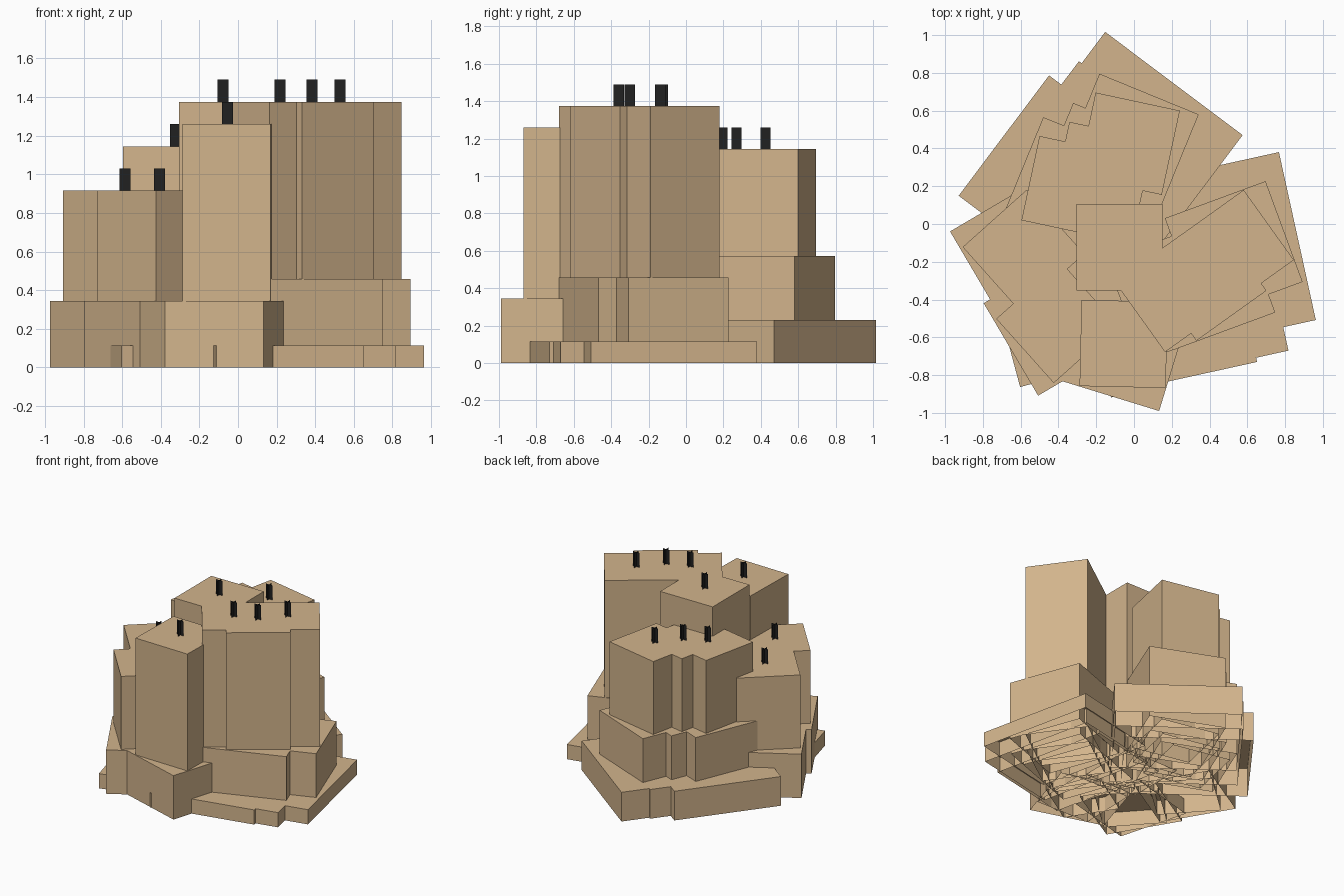
import bpy, bmesh, math
from mathutils import Vector, Matrix

if "Cube" in bpy.data.objects:
    bpy.data.objects.remove(bpy.data.objects["Cube"])


def material(name, color):
    m = bpy.data.materials.new(name)
    m.diffuse_color = (*color, 1)
    m.use_nodes = True
    m.node_tree.nodes["Principled BSDF"].inputs["Base Color"].default_value = m.diffuse_color
    return m


TAN = material("tan stone", (0.645, 0.456, 0.262))
BLACK = material("black metal", (0.015, 0.015, 0.015))


def finish(name, bm, mat):
    mesh = bpy.data.meshes.new(name)
    bm.to_mesh(mesh)
    bm.free()
    mesh.materials.append(mat)
    bpy.context.collection.objects.link(bpy.data.objects.new(name, mesh))


def tier(name, centres, w, d, angle, height):
    """Turned blocks standing on the ground: walls and a roof, open below."""
    bm = bmesh.new()
    rot = Matrix.Rotation(math.radians(angle), 3, 'Z')
    for cx, cy in centres:
        ring = [rot @ Vector((sx * w / 2, sy * d / 2, 0)) + Vector((cx, cy, 0))
                for sx, sy in ((-1, -1), (1, -1), (1, 1), (-1, 1))]
        low = [bm.verts.new(p) for p in ring]
        top = [bm.verts.new(p + Vector((0, 0, height))) for p in ring]
        bm.faces.new(top)
        for i in range(4):
            j = (i + 1) % 4
            bm.faces.new((low[i], low[j], top[j], top[i]))
    finish(name, bm, TAN)


def antennas(name, centres, z):
    """Two crossed upright plates on each block."""
    bm = bmesh.new()
    r, h = 0.028, 0.115
    for cx, cy in centres:
        for dx, dy in ((r, 0), (0, r)):
            bm.faces.new([bm.verts.new(p) for p in (
                (cx - dx, cy - dy, z), (cx + dx, cy + dy, z),
                (cx + dx, cy + dy, z + h), (cx - dx, cy - dy, z + h))])
    finish(name, bm, BLACK)


S, M = 0.456, 0.568  # widths of the upper and middle blocks

# Each building: block centres, then tiers (width, depth, angle, height)
buildings = {
    "back_tower": ([(-0.028, 0.425), (-0.167, 0.27), (-0.325, 0.195)],
                   [(S, S, -12.1, 1.145), (M, M, -22.3, 0.573), (0.91, 0.797, -36.9, 0.229)]),
    "right_tower": ([(0.528, -0.138), (0.383, -0.30), (0.217, -0.36)],
                    [(S, S, 35.6, 1.375), (M, M, 20.2, 0.458), (0.69, 0.91, 12.4, 0.115)]),
    "left_tower": ([(-0.585, -0.14), (-0.407, -0.52)],
                   [(S, S, 41.8, 0.916), (M, M, 30.5, 0.344)]),
    "front_tower": ([(-0.055, -0.635)],
                    [(S, S, -1.3, 1.26), (M, M, -17.1, 0.344), (0.413, 0.413, 32.2, 0.115)]),
    "middle_tower": ([(-0.077, -0.123)],
                     [(S, S, 0, 1.375)]),
}

for name, (centres, tiers) in buildings.items():
    for label, spec in zip(("upper", "middle", "base"), tiers):
        tier(f"{name}_{label}", centres, *spec)
    antennas(f"{name}_antennas", centres, tiers[0][3])

# Low footing poking out at the front left
tier("left_tower_footing", [(-0.405, -0.52)], 0.56, 0.56, 15, 0.115)
